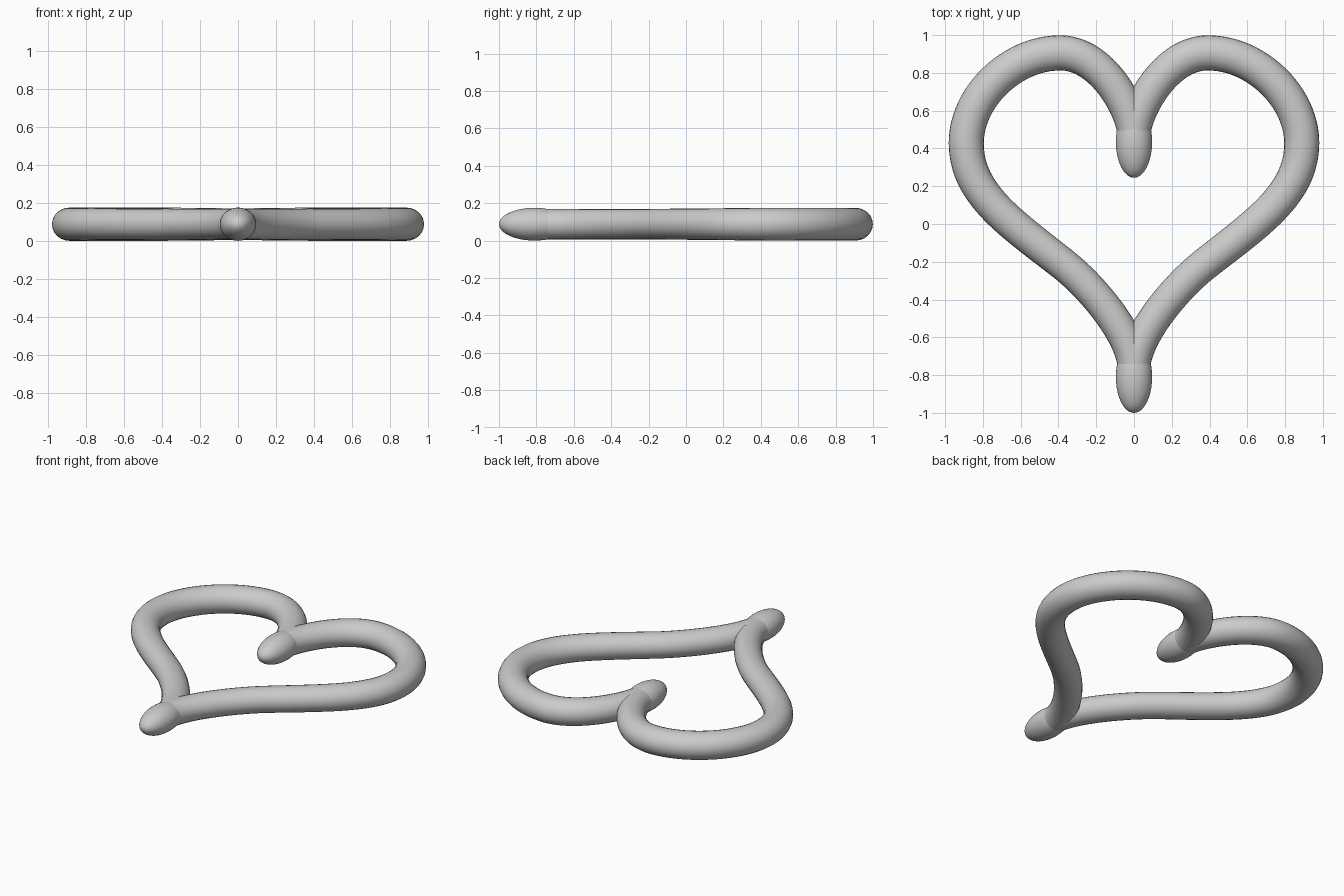
import bpy
import math

cube = bpy.data.objects.get("Cube")
if cube:
    bpy.data.objects.remove(cube, do_unlink=True)

WIDE, HALF_H = 0.093, 0.0875   # half width and half height of the tube

grey = bpy.data.materials.new("plain grey")
grey.use_nodes = True
grey.diffuse_color = (0.6, 0.6, 0.6, 1)
grey.node_tree.nodes["Principled BSDF"].inputs["Base Color"].default_value = (0.6, 0.6, 0.6, 1)


def heart_half(name, side):
    """Tube swept along one half of the heart: x, y, handle angle, handle lengths, thickness."""
    path = [
        (0.0, 0.46, 90, 0.1, 0.14, 0.93),
        (0.39, 0.906, 0, 0.225, 0.26, 1.0),
        (0.888, 0.43, -90, 0.24, 0.14, 1.0),
        (0.755, 0.11, -131, 0.11, 0.15, 0.96),
        (0.36, -0.225, -141, 0.15, 0.17, 0.93),
        (0.0, -0.76, -93, 0.18, 0.1, 0.93),
    ]
    curve = bpy.data.curves.new(name, "CURVE")
    curve.dimensions = "3D"
    curve.bevel_depth = WIDE
    curve.bevel_resolution = 10
    curve.resolution_u = 24
    curve.use_fill_caps = True
    spline = curve.splines.new("BEZIER")
    spline.bezier_points.add(len(path) - 1)
    for p, (x, y, angle, back, ahead, thick) in zip(spline.bezier_points, path):
        dx, dy = math.cos(math.radians(angle)), math.sin(math.radians(angle))
        p.handle_left_type = p.handle_right_type = "FREE"
        p.co = (side * x, y, 0)
        p.handle_left = (side * (x - dx * back), y - dy * back, 0)
        p.handle_right = (side * (x + dx * ahead), y + dy * ahead, 0)
        p.radius = thick
    curve.materials.append(grey)
    obj = bpy.data.objects.new(name, curve)
    obj.location.z = HALF_H
    obj.scale.z = HALF_H / WIDE
    bpy.context.collection.objects.link(obj)
    bpy.ops.object.select_all(action="DESELECT")
    obj.select_set(True)
    bpy.context.view_layer.objects.active = obj
    bpy.ops.object.convert(target="MESH")
    bpy.ops.object.shade_smooth_by_angle(angle=math.radians(40))


def rounded_tip(name, y):
    """Long rounded end where the two halves meet."""
    bpy.ops.mesh.primitive_uv_sphere_add(segments=40, ring_count=24, radius=1,
                                         location=(0, y, HALF_H),
                                         rotation=(math.pi / 2, 0, 0))
    obj = bpy.context.object
    obj.name = name
    obj.scale = (0.096, HALF_H, 0.19)
    obj.data.materials.append(grey)
    bpy.ops.object.shade_smooth()


heart_half("left_heart_tube", 1)
heart_half("right_heart_tube", -1)
rounded_tip("inner_tip", 0.435)
rounded_tip("bottom_tip", -0.81)
